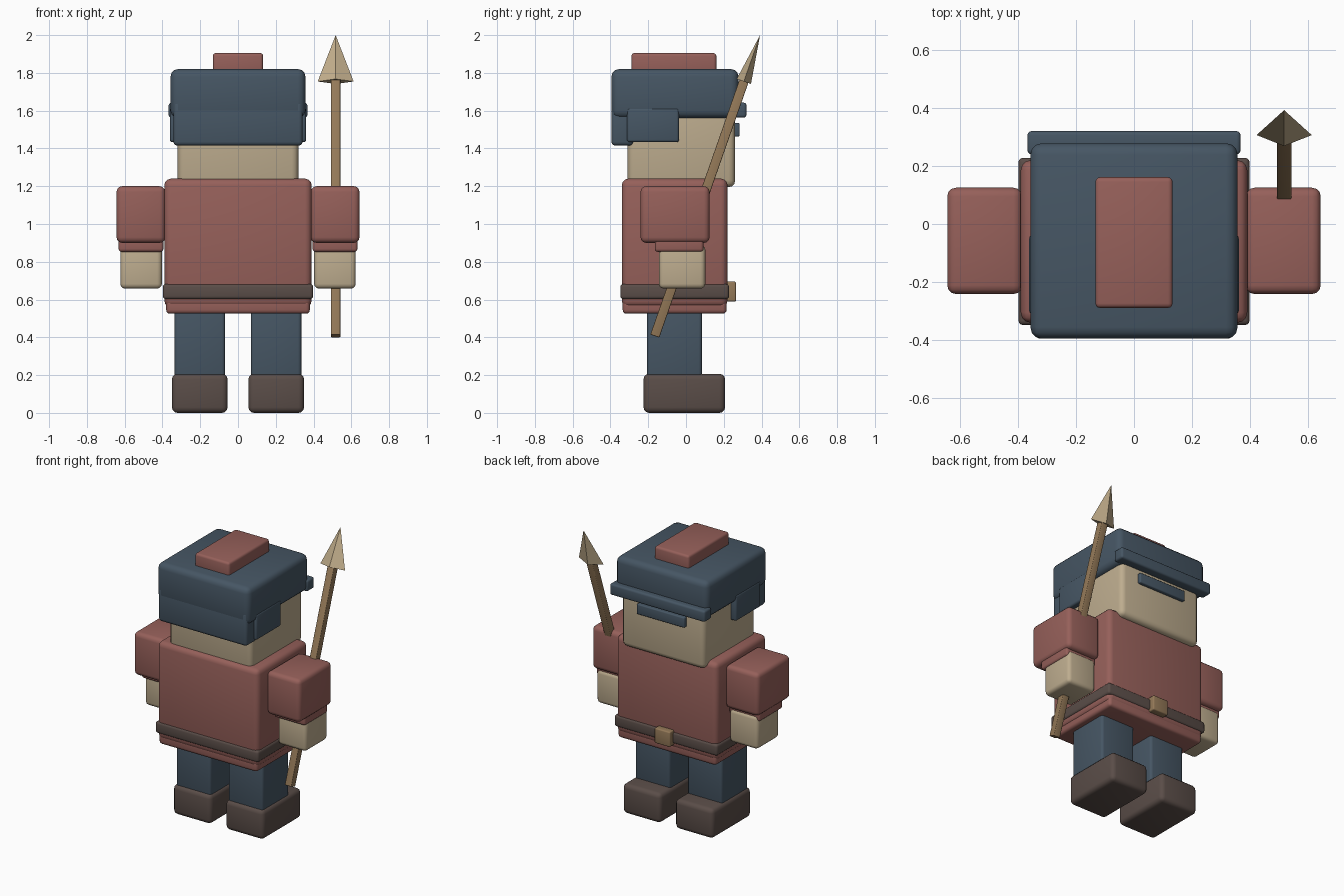
import bpy, bmesh, math
from mathutils import Matrix, Vector

if "Cube" in bpy.data.objects:
    bpy.data.objects.remove(bpy.data.objects["Cube"])


def srgb(r, g, b):
    lin = [(c / 255 / 12.92) if c < 10 else ((c / 255 + 0.055) / 1.055) ** 2.4 for c in (r, g, b)]
    return (*lin, 1.0)


def material(name, rgb):
    m = bpy.data.materials.new(name)
    m.diffuse_color = srgb(*rgb)
    m.use_nodes = True
    m.node_tree.nodes["Principled BSDF"].inputs["Base Color"].default_value = m.diffuse_color
    return m


BLUE = material("slate_blue", (70, 86, 100))
RED = material("brick_red", (150, 96, 90))
SKIN = material("sand_skin", (190, 173, 143))
LEATHER = material("dark_leather", (90, 77, 72))
WOOD = material("wood", (148, 121, 88))
BONE = material("pale_point", (192, 172, 138))


def finish(name, bm, mat):
    bmesh.ops.recalc_face_normals(bm, faces=bm.faces)
    me = bpy.data.meshes.new(name)
    bm.to_mesh(me)
    bm.free()
    me.materials.append(mat)
    ob = bpy.data.objects.new(name, me)
    bpy.context.collection.objects.link(ob)
    return ob


def box(name, mat, x, y, z, bevel=0.03):
    """Rounded box from x, y and z ranges."""
    bm = bmesh.new()
    bmesh.ops.create_cube(bm, size=1)
    for v in bm.verts:
        v.co = Vector([(a + b) / 2 + c * (b - a) for (a, b), c in zip((x, y, z), v.co)])
    bmesh.ops.bevel(bm, geom=bm.edges[:], offset=bevel, segments=3, profile=0.5, affect='EDGES')
    ob = finish(name, bm, mat)
    bpy.context.view_layer.objects.active = ob
    ob.select_set(True)
    bpy.ops.object.shade_smooth_by_angle(angle=math.radians(35))
    ob.select_set(False)
    return ob


def pair(name, mat, x, y, z, bevel=0.03):
    """The same box on both sides."""
    box("right_" + name, mat, x, y, z, bevel)
    box("left_" + name, mat, (-x[1], -x[0]), y, z, bevel)


# Legs and boots
pair("boot", LEATHER, (0.055, 0.35), (-0.225, 0.207), (0.0, 0.207), 0.03)
pair("leg", BLUE, (0.068, 0.335), (-0.207, 0.085), (0.18, 0.58), 0.018)

# Tunic, hem, belt and buckle
box("tunic", RED, (-0.39, 0.39), (-0.34, 0.22), (0.56, 1.24), 0.035)
box("tunic_hem", RED, (-0.38, 0.38), (-0.335, 0.215), (0.525, 0.62), 0.02)
box("belt", LEATHER, (-0.398, 0.398), (-0.348, 0.228), (0.602, 0.682), 0.016)
box("buckle", WOOD, (-0.06, 0.06), (0.21, 0.265), (0.59, 0.695), 0.008)

# Arms
pair("sleeve", RED, (0.385, 0.643), (-0.241, 0.125), (0.9, 1.2), 0.03)
pair("cuff", RED, (0.395, 0.632), (-0.165, 0.092), (0.853, 0.94), 0.015)
pair("hand", SKIN, (0.403, 0.623), (-0.143, 0.102), (0.658, 0.89), 0.025)

# Head and eye bar
box("head", SKIN, (-0.32, 0.32), (-0.31, 0.26), (1.195, 1.72), 0.035)
box("eye_bar", BLUE, (-0.185, 0.185), (0.24, 0.284), (1.463, 1.535), 0.008)

# Cap with brim, flaps and top patch
box("cap", BLUE, (-0.357, 0.357), (-0.395, 0.278), (1.56, 1.82), 0.04)
box("cap_brim", BLUE, (-0.367, 0.367), (0.24, 0.32), (1.563, 1.642), 0.014)
box("neck_flap", BLUE, (-0.342, 0.342), (-0.395, -0.28), (1.415, 1.65), 0.02)
pair("ear_flap", BLUE, (0.305, 0.361), (-0.312, -0.037), (1.433, 1.615), 0.014)
box("cap_patch", RED, (-0.133, 0.133), (-0.289, 0.161), (1.78, 1.905), 0.016)

# Spear, leaning forward through the right hand
tip, foot = Vector((0.517, 0.392, 2.0)), Vector((0.517, -0.165, 0.407))
length = (tip - foot).length
head_len = 0.26
lean = Matrix.Translation(foot) @ Matrix.Rotation(-math.atan2(tip.y - foot.y, tip.z - foot.z), 4, 'X')
shaft = box("spear_shaft", WOOD, (-0.025, 0.025), (-0.025, 0.025), (0, length - head_len + 0.02), 0.005)
shaft.data.transform(lean)

bm = bmesh.new()
bmesh.ops.create_cone(bm, cap_ends=True, segments=4, radius1=1, radius2=0, depth=head_len)
for v in bm.verts:
    v.co = Vector((v.co.x * 0.095, v.co.y * 0.04, v.co.z + length - head_len / 2))
bm.transform(lean)
finish("spear_point", bm, BONE)
